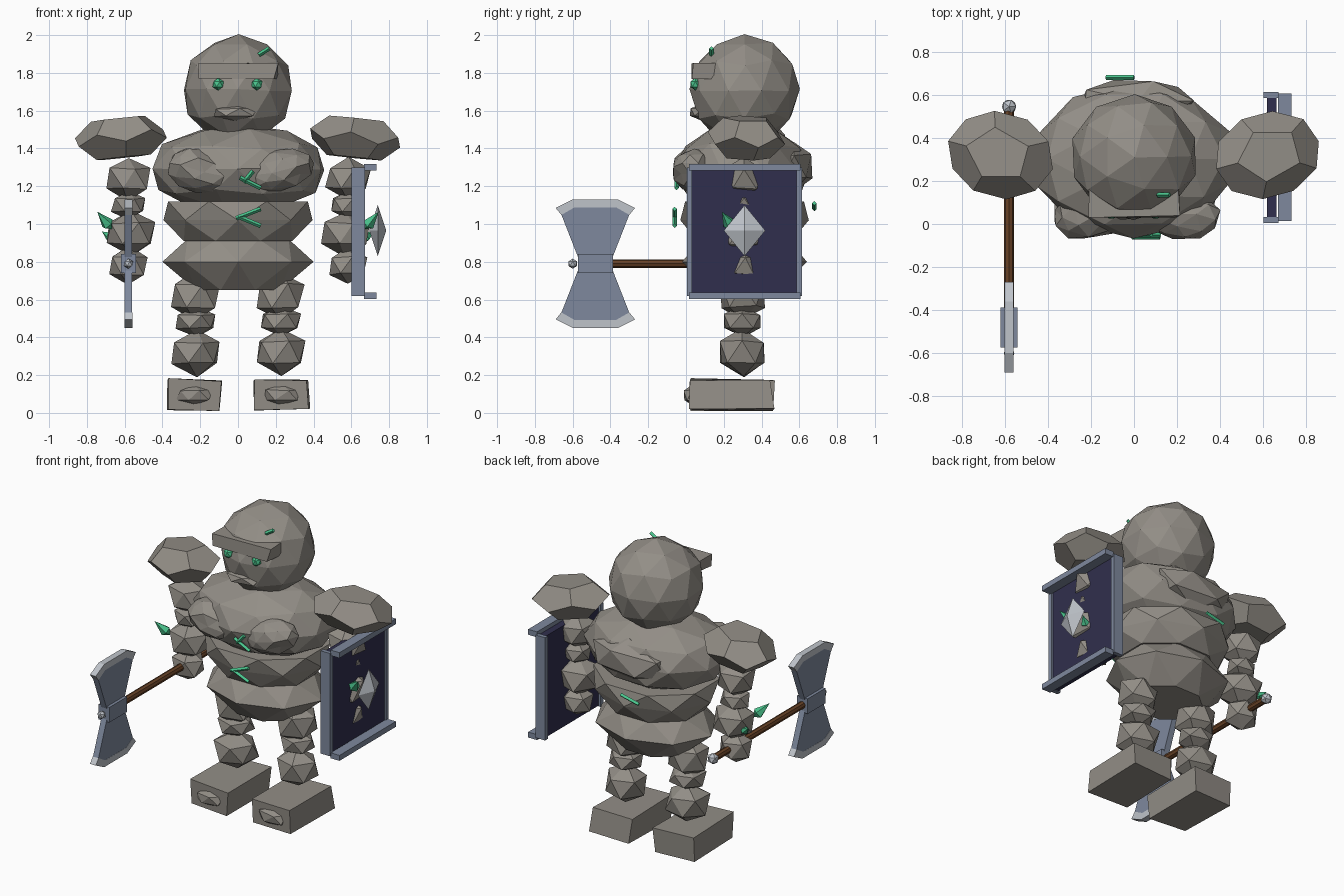
import bpy, bmesh, math, random
from mathutils import Vector, Matrix, Euler

cube = bpy.data.objects.get("Cube")
if cube:
    bpy.data.objects.remove(cube, do_unlink=True)


def material(name, rgb):
    m = bpy.data.materials.new(name)
    m.use_nodes = True
    m.diffuse_color = (*rgb, 1)
    m.node_tree.nodes["Principled BSDF"].inputs["Base Color"].default_value = (*rgb, 1)
    return m


STONE = material("grey stone", (0.29, 0.27, 0.24))
STEEL = material("blue steel", (0.21, 0.25, 0.34))
SILVER = material("pale silver", (0.52, 0.55, 0.59))
NAVY = material("navy panel", (0.03, 0.028, 0.075))
WOOD = material("brown wood", (0.14, 0.055, 0.02))
GREEN = material("glowing green", (0.07, 0.56, 0.27))


def finish(name, bm, mat):
    bmesh.ops.recalc_face_normals(bm, faces=bm.faces[:])
    mesh = bpy.data.meshes.new(name)
    bm.to_mesh(mesh)
    bm.free()
    mesh.materials.append(mat)
    ob = bpy.data.objects.new(name, mesh)
    bpy.context.collection.objects.link(ob)
    return ob


def place(bm, loc, size, rot):
    bm.transform(Matrix.LocRotScale(Vector(loc), Euler([math.radians(a) for a in rot]), Vector(size)))


def jitter(bm, amount, seed):
    rng = random.Random(seed)
    for v in bm.verts:
        v.co += Vector([rng.uniform(-amount, amount) for _ in range(3)])


def rock(name, loc, size, detail=1, rough=0.06, seed=1, rot=(0, 0, 0), mat=STONE):
    """Faceted boulder with half-extents given by size."""
    bm = bmesh.new()
    bmesh.ops.create_icosphere(bm, subdivisions=detail, radius=1)
    jitter(bm, rough, seed)
    place(bm, loc, size, rot)
    return finish(name, bm, mat)


def hull(name, points, mat, angle=0.02):
    bm = bmesh.new()
    for p in points:
        bm.verts.new(p)
    bmesh.ops.convex_hull(bm, input=bm.verts[:])
    bmesh.ops.dissolve_limit(bm, angle_limit=angle, verts=bm.verts[:], edges=bm.edges[:])
    return finish(name, bm, mat)


def pentagon_rock(name, loc, size, rot):
    """Twelve-sided boulder: the dual of the icosphere."""
    bm = bmesh.new()
    bmesh.ops.create_icosphere(bm, subdivisions=1, radius=1)
    m = Matrix.LocRotScale(Vector(loc), Euler([math.radians(a) for a in rot]), Vector(size))
    pts = [m @ f.calc_center_median().normalized() for f in bm.faces]
    bm.free()
    return hull(name, pts, STONE)


def box(name, loc, size, mat, rot=(0, 0, 0), rough=0, seed=1):
    bm = bmesh.new()
    bmesh.ops.create_cube(bm, size=1)
    jitter(bm, rough, seed)
    place(bm, loc, size, rot)
    return finish(name, bm, mat)


def slab(name, rings, y):
    """Waist stone from eight-sided rings of (half width, half depth, height)."""
    pts = []
    for i, (rx, ry, z) in enumerate(rings):
        for k in range(8):
            a = math.radians(45 * k + 22.5 * (i % 2 == 0))
            pts.append((rx * math.cos(a), y + ry * math.sin(a), z))
    return hull(name, pts, STONE)


def rod(name, a, b, r, sides, mat):
    a, b = Vector(a), Vector(b)
    bm = bmesh.new()
    bmesh.ops.create_cone(bm, cap_ends=True, segments=sides, radius1=r, radius2=r, depth=(b - a).length)
    bm.transform(Matrix.Translation((a + b) / 2) @ (b - a).to_track_quat('Z', 'Y').to_matrix().to_4x4())
    return finish(name, bm, mat)


def crystal(name, base, tip, r):
    """Short-tailed five-sided spike."""
    base, tip = Vector(base), Vector(tip)
    q = (tip - base).to_track_quat('Z', 'Y')
    ring = [base + q @ Vector((r * math.cos(k * math.tau / 5), r * math.sin(k * math.tau / 5), 0)) for k in range(5)]
    return hull(name, [tip, base - (tip - base) * 0.4] + ring, GREEN)


def prism(name, profile, x, half, mat):
    """Plate across x with a (y, z) outline."""
    bm = bmesh.new()
    f = bm.faces.new([bm.verts.new((x - half, y, z)) for y, z in profile])
    new = bmesh.ops.extrude_face_region(bm, geom=[f])["geom"]
    bmesh.ops.translate(bm, verts=[g for g in new if isinstance(g, bmesh.types.BMVert)], vec=(2 * half, 0, 0))
    return finish(name, bm, mat)


# Head and face
rock("head", (0, 0.31, 1.71), (0.295, 0.295, 0.29), 2, 0.02, 3)
box("brow", (0, 0.11, 1.81), (0.4, 0.15, 0.08), STONE, rough=0.04, seed=4)
rock("mouth", (-0.02, 0.08, 1.59), (0.125, 0.07, 0.045), 1, 0.08, 5)
for side, x in (("right", -0.105), ("left", 0.1)):
    rock(side + "_eye", (x, 0.05, 1.74), (0.033, 0.03, 0.033), 1, 0, mat=GREEN)

# Torso
rock("chest", (0, 0.3, 1.29), (0.47, 0.36, 0.245), 2, 0.03, 8)
rock("right_chest_stone", (-0.2, 0.05, 1.28), (0.19, 0.12, 0.11), 2, 0.09, 9, (0, 12, 8))
rock("left_chest_stone", (0.2, 0.05, 1.28), (0.2, 0.12, 0.11), 2, 0.09, 10, (0, -12, -8))
rock("upper_back_stone", (0.01, 0.57, 1.3), (0.3, 0.11, 0.14), 1, 0.08, 11)
slab("belly", [(0.4, 0.34, 1.12), (0.395, 0.34, 1.02), (0.31, 0.27, 0.91)], 0.31)
slab("hips", [(0.29, 0.25, 0.92), (0.4, 0.33, 0.80), (0.24, 0.2, 0.65)], 0.31)

# Glowing cracks
for i, (a, b) in enumerate([
    ((0.01, -0.05, 1.245), (0.12, -0.05, 1.19)), ((0.03, -0.05, 1.22), (0.08, -0.05, 1.28)),
    ((-0.01, -0.06, 1.03), (0.12, -0.06, 1.08)), ((0.0, -0.06, 1.04), (0.12, -0.06, 0.99)),
    ((0.11, 0.135, 1.895), (0.165, 0.135, 1.93)), ((-0.13, 0.68, 1.08), (0.0, 0.68, 1.11))]):
    rod(f"crack_{i}", a, b, 0.012, 4, GREEN)

# Arms and legs, repeated on both sides
for s, side in ((-1, "right"), (1, "left")):
    pentagon_rock(side + "_shoulder", (s * 0.62, 0.32, 1.455), (0.255, 0.205, 0.13), (0, s * 6, s * 15))
    for part, x, z, w, h in (("upper_arm", 0.58, 1.24, 0.13, 0.115), ("elbow", 0.58, 1.1, 0.1, 0.075),
                             ("forearm", 0.57, 0.95, 0.145, 0.12), ("hand", 0.58, 0.78, 0.11, 0.1)):
        rock(f"{side}_{part}", (s * x, 0.31, z), (w, w * 0.95, h), 1, 0.06, len(part) + s)
    crystal(side + "_outer_crystal", (s * 0.69, 0.23, 1.0), (s * 0.745, 0.19, 1.065), 0.035)
    crystal(side + "_rear_crystal", (s * 0.675, 0.35, 0.93), (s * 0.72, 0.38, 0.96), 0.028)
    for part, z, w, h in (("thigh", 0.62, 0.14, 0.13), ("knee", 0.485, 0.12, 0.08), ("shin", 0.32, 0.145, 0.125)):
        rock(f"{side}_{part}", (s * 0.225, 0.3, z), (w, w * 0.95, h), 1, 0.06, len(part) + 2 * s)
    box(side + "_foot", (s * 0.23, 0.245, 0.095), (0.28, 0.43, 0.16), STONE, (0, -s, 0), 0.04, 20 + s)
    rock(side + "_toe", (s * 0.23, 0.04, 0.095), (0.11, 0.06, 0.055), 1, 0.08, 30 + s)

# Axe held in the right hand
AX, AZ, AY = -0.58, 0.79, -0.48
rod("axe_handle", (AX, -0.55, AZ), (AX, 0.53, AZ), 0.023, 8, WOOD)
rock("axe_pommel", (AX, 0.545, AZ), (0.037, 0.037, 0.037), 1, 0, mat=SILVER)
rock("axe_tip", (AX, -0.6, AZ), (0.027, 0.027, 0.027), 1, 0, mat=SILVER)
box("axe_collar", (AX, AY, AZ), (0.08, 0.185, 0.1), STEEL)
for s, label in ((1, "upper"), (-1, "lower")):
    def outline(half):
        return [(AY + y, AZ + s * z) for y, z in half]
    prism(label + "_axe_blade", outline([(-0.09, 0.03), (-0.18, 0.26), (-0.11, 0.3), (0.11, 0.3), (0.18, 0.26),
                                        (0.09, 0.03)]), AX, 0.02, STEEL)
    prism(label + "_axe_edge", outline([(-0.18, 0.258), (-0.21, 0.295), (-0.12, 0.34), (0.12, 0.34), (0.21, 0.295),
                                       (0.18, 0.258), (0.11, 0.298), (-0.11, 0.298)]), AX, 0.021, SILVER)

# Shield on the left arm
box("shield_panel", (0.64, 0.31, 0.96), (0.045, 0.57, 0.67), NAVY)
for y, label in ((0.018, "front"), (0.6, "rear")):
    box(f"shield_{label}_bar", (0.637, y, 0.96), (0.07, 0.028, 0.68), STEEL)
for z, label in ((1.3, "top"), (0.62, "bottom")):
    box(f"shield_{label}_bar", (0.7, 0.31, z), (0.065, 0.59, 0.036), STEEL)
hull("shield_emblem", [(0.74 + d * 0.045, 0.31, 0.965) for d in (-1, 1)]
     + [(0.74, 0.31 + d * 0.11, 0.965) for d in (-1, 1)]
     + [(0.74, 0.31, 0.965 + d * 0.135) for d in (-1, 1)], SILVER)
